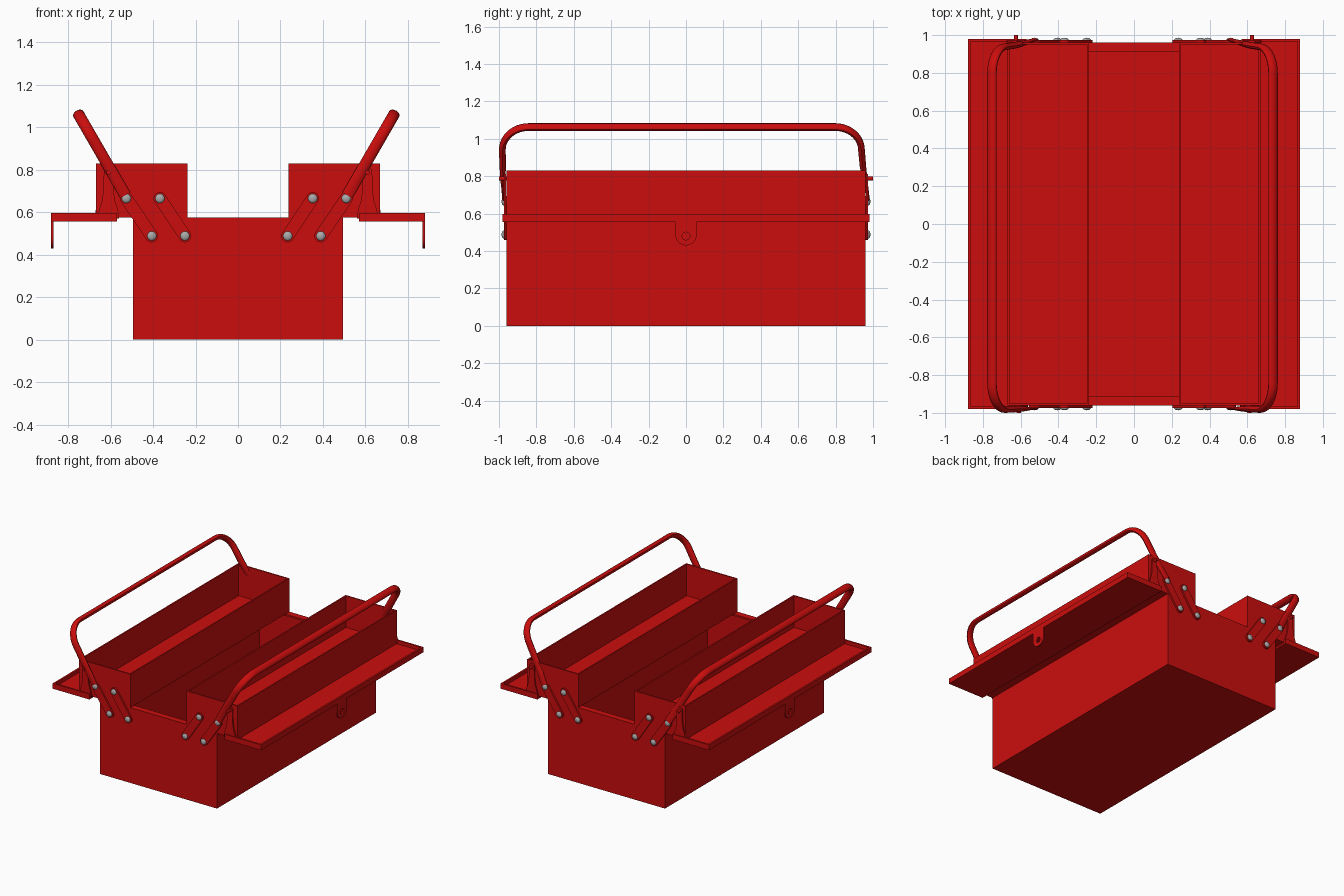
import bpy, bmesh
from math import sin, cos, pi, atan2
from mathutils import Vector

if "Cube" in bpy.data.objects:
    bpy.data.objects.remove(bpy.data.objects["Cube"])


def material(name, color):
    m = bpy.data.materials.new(name)
    m.diffuse_color = color
    m.use_nodes = True
    m.node_tree.nodes["Principled BSDF"].inputs["Base Color"].default_value = m.diffuse_color
    return m


RED = material("red_paint", (0.6, 0.004, 0.004, 1))
STEEL = material("grey_steel", (0.4, 0.4, 0.4, 1))


def finish(name, bm, mat=RED, smooth=False):
    bmesh.ops.recalc_face_normals(bm, faces=bm.faces[:])
    me = bpy.data.meshes.new(name)
    bm.to_mesh(me)
    bm.free()
    me.materials.append(mat)
    ob = bpy.data.objects.new(name, me)
    bpy.context.collection.objects.link(ob)
    if smooth:
        bpy.ops.object.select_all(action='DESELECT')
        ob.select_set(True)
        bpy.context.view_layer.objects.active = ob
        bpy.ops.object.shade_smooth_by_angle()
    return ob


def plate(bm, axis, lo, hi, *outlines):
    """Extrude 2D outlines (first outer, then holes) along an axis."""
    def place(a, b):
        return {'x': (lo, a, b), 'y': (a, lo, b), 'z': (a, b, lo)}[axis]
    edges = []
    for pts in outlines:
        vs = [bm.verts.new(place(*p)) for p in pts]
        edges += [bm.edges.new((vs[i - 1], vs[i])) for i in range(len(vs))]
    fill = bmesh.ops.triangle_fill(bm, edges=edges, use_beauty=True)
    faces = [g for g in fill['geom'] if isinstance(g, bmesh.types.BMFace)]
    ext = bmesh.ops.extrude_face_region(bm, geom=faces, use_keep_orig=True)
    verts = [g for g in ext['geom'] if isinstance(g, bmesh.types.BMVert)]
    vec = {'x': (1, 0, 0), 'y': (0, 1, 0), 'z': (0, 0, 1)}[axis]
    bmesh.ops.translate(bm, verts=verts, vec=Vector(vec) * (hi - lo))


def rect(x0, x1, y0, y1):
    return [(x0, y0), (x1, y0), (x1, y1), (x0, y1)]


def arc(cx, cy, r, a0, a1, n=12):
    return [(cx + r * cos(a0 + (a1 - a0) * i / n), cy + r * sin(a0 + (a1 - a0) * i / n))
            for i in range(n + 1)]


def circle(cx, cy, r, n=16):
    return arc(cx, cy, r, 0, 2 * pi, n)[:-1]


def capsule(a, b, r):
    t = atan2(b[1] - a[1], b[0] - a[0])
    return arc(*b, r, t - pi / 2, t + pi / 2) + arc(*a, r, t + pi / 2, t + 3 * pi / 2)


def open_box(name, x0, x1, y, z0, z1, t):
    bm = bmesh.new()
    bmesh.ops.create_cube(bm, size=1)
    for v in bm.verts:
        v.co = (x1 if v.co.x > 0 else x0, y if v.co.y > 0 else -y, z1 if v.co.z > 0 else z0)
    top = max(bm.faces, key=lambda f: f.calc_center_median().z)
    bmesh.ops.inset_region(bm, faces=[top], thickness=t)
    ext = bmesh.ops.extrude_face_region(bm, geom=[top])
    verts = [g for g in ext['geom'] if isinstance(g, bmesh.types.BMVert)]
    bmesh.ops.translate(bm, verts=verts, vec=(0, 0, z0 + t - z1))
    if top.is_valid:
        bmesh.ops.delete(bm, geom=[top], context='FACES_ONLY')
    return finish(name, bm)


# main body with a folded-in rim
open_box("body", -0.495, 0.495, 0.96, 0, 0.565, 0.012)
bm = bmesh.new()
plate(bm, 'z', 0.562, 0.575, rect(-0.495, 0.495, -0.96, 0.96), rect(-0.445, 0.445, -0.912, 0.912))
finish("body_rim", bm)

OFF = -0.008  # linkage centre
LOWER = [(0.242, 0.488), (0.398, 0.488)]
UPPER = [(0.36, 0.665), (0.518, 0.665)]

for s, side in ((-1, "left"), (1, "right")):
    # raised tray
    x0, x1 = sorted((s * 0.238, s * 0.67))
    open_box(side + "_tray", x0, x1, 0.96, 0.574, 0.83, 0.015)

    # folded-down lid: floor, U-shaped rim
    bm = bmesh.new()
    plate(bm, 'z', 0.556, 0.57, rect(s * 0.57, s * 0.88, -0.98, 0.98))
    plate(bm, 'z', 0.57, 0.597, [(s * a, b) for a, b in (
        (0.57, -0.98), (0.88, -0.98), (0.88, 0.98), (0.57, 0.98),
        (0.57, 0.966), (0.866, 0.966), (0.866, -0.966), (0.57, -0.966))])
    finish(side + "_lid", bm)

    # latch tab with hole
    bm = bmesh.new()
    tab = [(-0.057, 0.58)] + arc(0, 0.487, 0.057, pi, 2 * pi) + [(0.057, 0.58)]
    plate(bm, 'x', s * 0.87, s * 0.88, tab, circle(0, 0.48, 0.021))
    finish(side + "_latch_tab", bm)

    for e, end in ((-1, "front"), (1, "back")):
        # flared hinge ear and its pin
        c = 0.61 if e < 0 else 0.625
        half = [(0.05, 0.57), (0.045, 0.61), (0.032, 0.65), (0.024, 0.7), (0.022, 0.79)]
        ear = ([(s * (c + a), z) for a, z in half] + arc(s * c, 0.79, 0.022, 0, pi)[1:-1][::s]
               + [(s * (c - a), z) for a, z in half[::-1]])
        bm = bmesh.new()
        plate(bm, 'y', e * 0.962, e * 0.972, ear)
        finish(f"{side}_{end}_hinge_ear", bm)
        bm = bmesh.new()
        plate(bm, 'y', e * 0.95, e * 1.0, circle(s * c, 0.787, 0.011))
        finish(f"{side}_{end}_hinge_pin", bm, smooth=True)

        # pair of swing links
        bm = bmesh.new()
        for a, b in zip(LOWER, UPPER):
            plate(bm, 'y', e * 0.961, e * 0.974,
                  capsule((OFF + s * a[0], a[1]), (OFF + s * b[0], b[1]), 0.03))
        finish(f"{side}_{end}_links", bm)

        # domed rivets
        bm = bmesh.new()
        for x, z in LOWER + UPPER:
            r = bmesh.ops.create_uvsphere(bm, u_segments=16, v_segments=8, radius=0.022)
            for v in r['verts']:
                v.co = (v.co.x + OFF + s * x, v.co.y * 0.55 + e * 0.974, v.co.z + z)
        finish(f"{side}_{end}_rivets", bm, STEEL, True)

    # bent tube handle, flattened where it meets the links: (u along slope, y, half thickness)
    path = [(0, -0.976, 0.007), (0.05, -0.977, 0.009), (0.12, -0.979, 0.014), (0.2, -0.98, 0.017)]
    path += [(u, y, 0.018) for y, u in arc(-0.842, 0.302, 0.14, pi, pi / 2)]
    path += [(u, y, 0.018) for y, u in arc(0.798, 0.302, 0.14, pi / 2, 0)]
    path += [(0.2, 0.946, 0.017), (0.12, 0.956, 0.014), (0.05, 0.968, 0.009), (0, 0.975, 0.007)]
    slope, normal = Vector((s * 0.5, 0, 0.866)), Vector((s * 0.866, 0, -0.5))
    base, N = Vector((OFF + s * 0.523, 0, 0.68)), 16
    bm = bmesh.new()
    rings = []
    for i, (u, y, h) in enumerate(path):
        p, q = path[max(i - 1, 0)], path[min(i + 1, len(path) - 1)]
        t = Vector((q[0] - p[0], q[1] - p[1])).normalized()
        side_dir = slope * -t.y + Vector((0, t.x, 0))
        centre = base + slope * u + Vector((0, y, 0))
        rings.append([bm.verts.new(centre + normal * 0.027 * cos(2 * pi * k / N)
                                   + side_dir * h * sin(2 * pi * k / N)) for k in range(N)])
    for a, b in zip(rings, rings[1:]):
        for k in range(N):
            bm.faces.new((a[k - 1], a[k], b[k], b[k - 1]))
    bm.faces.new(rings[0])
    bm.faces.new(rings[-1])
    finish(side + "_handle", bm, smooth=True)
